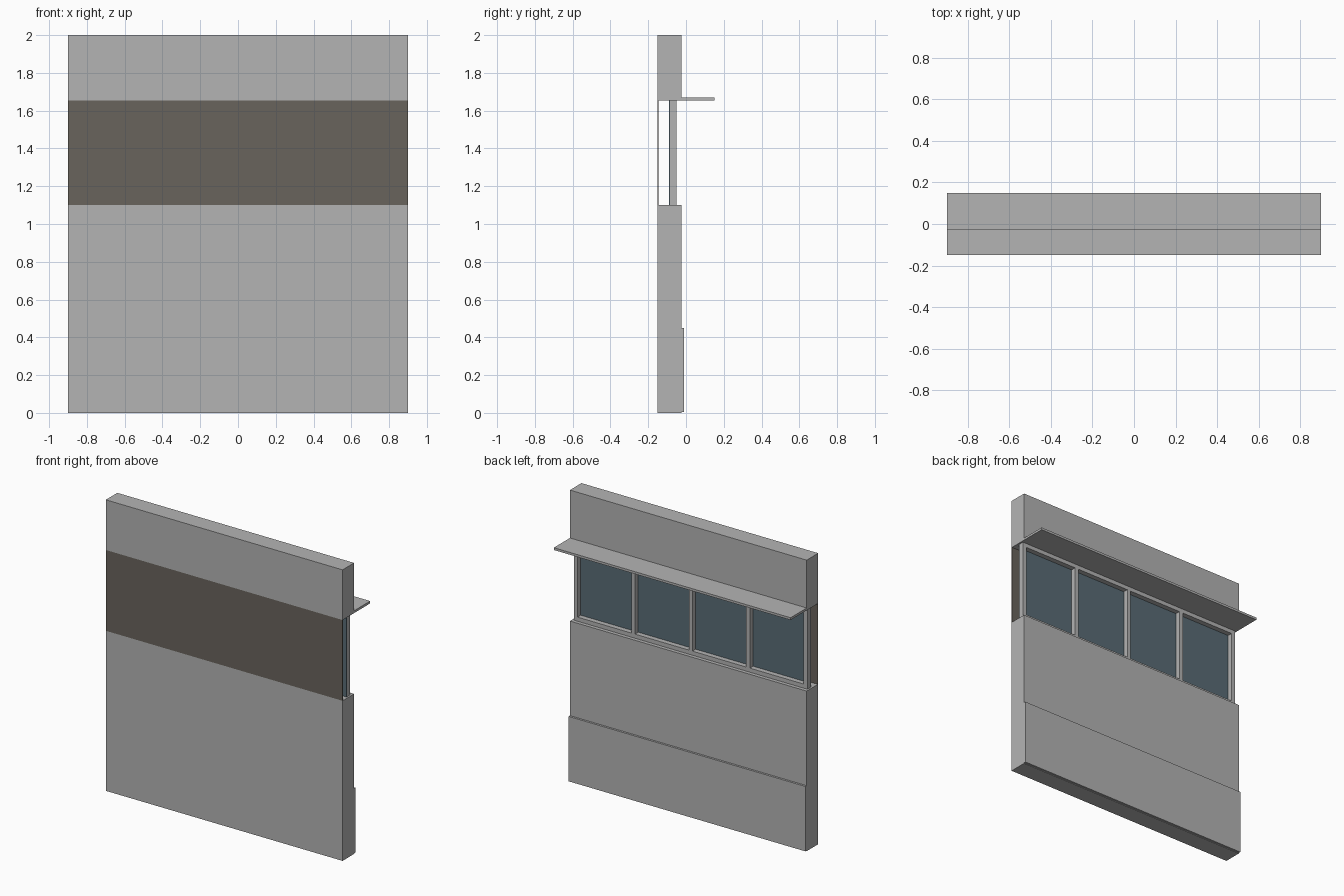
import bpy

cube = bpy.data.objects.get("Cube")
if cube:
    bpy.data.objects.remove(cube, do_unlink=True)


def material(name, rgb):
    m = bpy.data.materials.new(name)
    m.use_nodes = True
    m.diffuse_color = (*rgb, 1)
    m.node_tree.nodes["Principled BSDF"].inputs["Base Color"].default_value = (*rgb, 1)
    return m


GREY = material("light grey", (0.456, 0.456, 0.456))
BROWN = material("dark brown", (0.141, 0.127, 0.107))
BLUE = material("blue grey glass", (0.10, 0.15, 0.18))


def box(name, x, y, z, mat):
    """Axis-aligned box from (low, high) ranges."""
    bpy.ops.mesh.primitive_cube_add(size=1, location=[sum(r) / 2 for r in (x, y, z)])
    ob = bpy.context.object
    ob.name = ob.data.name = name
    ob.scale = [r[1] - r[0] for r in (x, y, z)]
    bpy.ops.object.transform_apply(location=False, rotation=False, scale=True)
    ob.data.materials.append(mat)
    return ob


WIDE = (-0.9, 0.9)
WALL_Y = (-0.15, -0.025)
SILL, HEAD = 1.10, 1.655

# Wall bands below and above the window strip
box("lower_wall", WIDE, WALL_Y, (0, SILL), GREY)
box("upper_wall", WIDE, WALL_Y, (HEAD, 2), GREY)

# Skirting panel and sunshade on the back
box("base_panel", WIDE, (-0.025, -0.011), (0.004, 0.45), GREY)
box("sunshade", WIDE, (-0.025, 0.15), (HEAD, 1.671), GREY)

# Thin sheet closing the front of the window strip
box("front_sheet", WIDE, (-0.15, -0.146), (SILL, HEAD), BROWN)

# Window frame: sill and head rails, five posts, glass behind
HALF, BAR, PANES = 0.888, 0.028, 4
FRAME_Y = (-0.085, -0.05)
box("window_glass", (-HALF, HALF), (-0.09, -0.085), (SILL, HEAD), BLUE)
box("bottom_rail", (-HALF, HALF), FRAME_Y, (SILL, SILL + BAR), GREY)
box("top_rail", (-HALF, HALF), FRAME_Y, (HEAD - BAR, HEAD), GREY)
for i in range(PANES + 1):
    x = -HALF + (2 * HALF - BAR) * i / PANES
    box(f"window_post_{i + 1}", (x, x + BAR), FRAME_Y, (SILL + BAR, HEAD - BAR), GREY)
